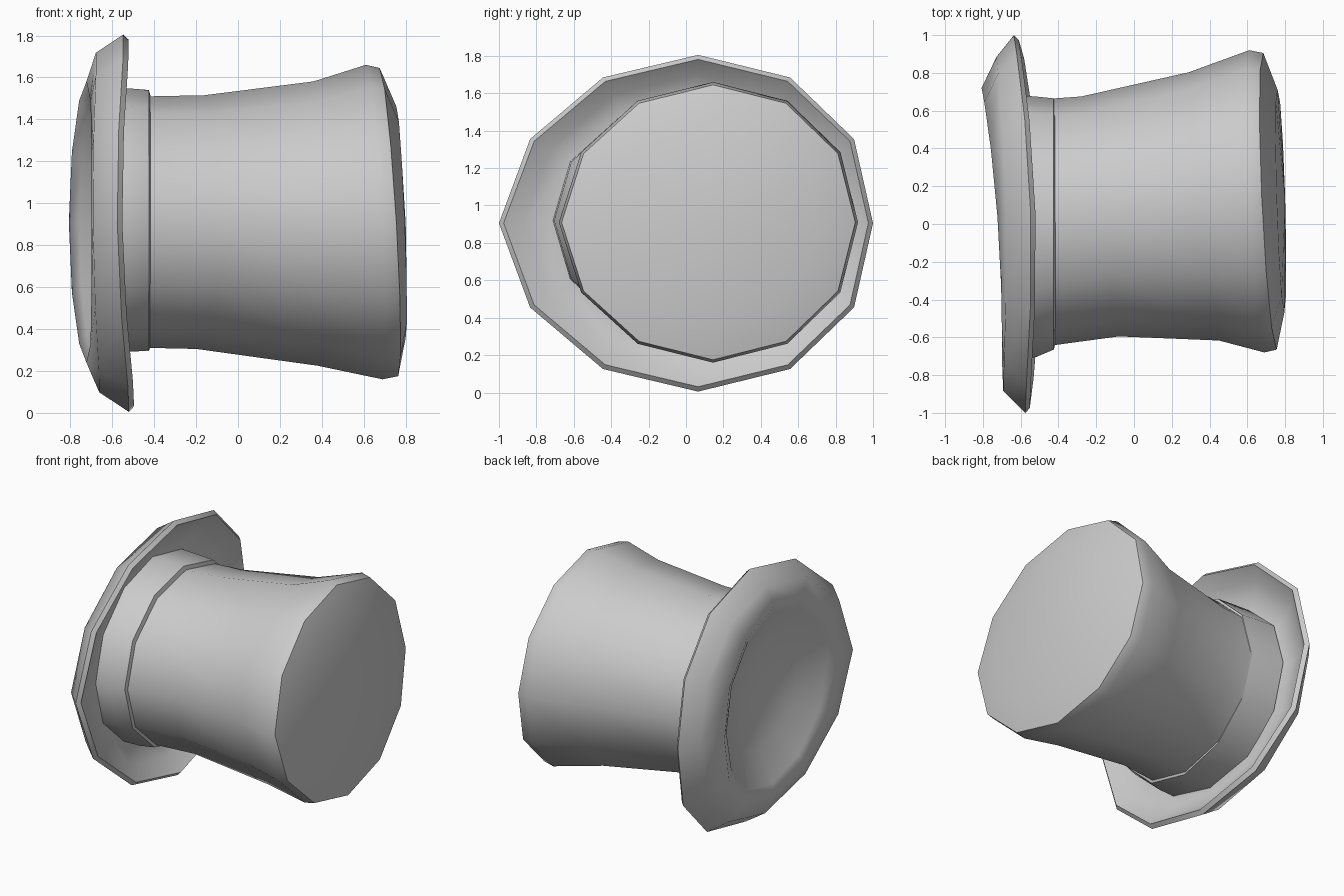
import bpy, bmesh, math

SIDES = 12

if bpy.data.objects.get("Cube"):
    bpy.data.objects.remove(bpy.data.objects["Cube"])

felt = bpy.data.materials.new("grey_felt")
felt.use_nodes = True
felt.diffuse_color = (0.6, 0.6, 0.6, 1)
felt.node_tree.nodes["Principled BSDF"].inputs["Base Color"].default_value = (0.6, 0.6, 0.6, 1)


def ring(bm, x, ry, rz, cy=0.0, cz=0.91, lean_y=0.0, lean_z=0.0, saddle=0.0, skew=0.0):
    """One oval loop around the x axis, leaning and saddle-bent along x."""
    loop = []
    for i in range(SIDES):
        a = math.tau * i / SIDES
        y, z = ry * math.cos(a), rz * math.sin(a)
        bend = -saddle * math.cos(2 * a)
        shift = skew * abs(math.sin(a))
        loop.append(bm.verts.new((x + lean_y * y + lean_z * z + bend, cy + y + shift, cz + z)))
    return loop


def loft(name, rings, end=None, angle=50):
    """Skin a list of loops; end is an optional closing centre point."""
    bm = bmesh.new()
    loops = [ring(bm, **r) for r in rings]
    for a, b in zip(loops, loops[1:]):
        for i in range(SIDES):
            j = (i + 1) % SIDES
            bm.faces.new((a[i], a[j], b[j], b[i]))
    if end:
        c = bm.verts.new(end)
        for i in range(SIDES):
            bm.faces.new((loops[-1][i], loops[-1][(i + 1) % SIDES], c))
    bmesh.ops.recalc_face_normals(bm, faces=bm.faces)
    mesh = bpy.data.meshes.new(name)
    bm.to_mesh(mesh)
    bm.free()
    mesh.materials.append(felt)
    obj = bpy.data.objects.new(name, mesh)
    bpy.context.collection.objects.link(obj)
    bpy.ops.object.select_all(action="DESELECT")
    obj.select_set(True)
    bpy.context.view_layer.objects.active = obj
    bpy.ops.object.shade_smooth_by_angle(angle=math.radians(angle))


# Flared crown wall, lying on its side
rim = dict(x=0.72, ry=0.785, rz=0.735, cy=0.12, lean_y=-0.045, lean_z=-0.06, skew=0.025)
loft("crown", [
    dict(x=-0.6, ry=0.65, rz=0.6),
    dict(x=-0.42, ry=0.653, rz=0.6, cy=0.012),
    dict(x=-0.18, ry=0.635, rz=0.605, cy=0.04, lean_y=-0.157, lean_z=0.03),
    dict(x=0.37, ry=0.71, rz=0.678, cy=0.093, cz=0.903, lean_y=-0.113, lean_z=-0.015),
    dict(x=0.65, ry=0.8, rz=0.75, cy=0.12, lean_y=-0.05, lean_z=-0.053, skew=0.025),
    rim,
])

# Slightly domed top of the crown
loft("crown_top", [
    rim,
    dict(rim, x=0.778, ry=0.59, rz=0.55, lean_y=-0.03, lean_z=-0.04),
], end=(0.8, 0.13, 0.9))

# Raised band at the foot of the crown
loft("hat_band", [
    dict(x=-0.68, ry=0.7, rz=0.63, cy=-0.015, cz=0.92),
    dict(x=-0.52, ry=0.69, rz=0.628, cy=-0.015, cz=0.92),
    dict(x=-0.425, ry=0.665, rz=0.622, cy=0.0, cz=0.918),
    dict(x=-0.415, ry=0.64, rz=0.59, cy=0.01, cz=0.914),
], angle=40)

# Curled brim: hollow front, rounded back, dipping into a bowl-shaped lining
loft("brim_and_lining", [
    dict(x=-0.65, ry=0.66, rz=0.6, lean_y=-0.06),
    dict(x=-0.665, ry=0.72, rz=0.66, lean_y=-0.06, skew=0.03),
    dict(x=-0.62, ry=0.87, rz=0.79, lean_y=-0.05, saddle=0.02, skew=0.06),
    dict(x=-0.545, ry=0.975, rz=0.875, cz=0.906, lean_y=-0.03, lean_z=-0.015, saddle=0.036, skew=0.065),
    dict(x=-0.57, ry=1.0, rz=0.9, cz=0.905, lean_y=-0.03, lean_z=-0.015, saddle=0.036, skew=0.065),
    dict(x=-0.69, ry=0.885, rz=0.81, cz=0.908, lean_y=-0.02, lean_z=-0.01, saddle=0.02, skew=0.06),
    dict(x=-0.738, ry=0.72, rz=0.67, lean_y=-0.075, saddle=0.015, skew=0.04),
    dict(x=-0.705, ry=0.63, rz=0.61, lean_y=-0.07, saddle=0.01, skew=0.02),
    dict(x=-0.59, ry=0.42, rz=0.4, lean_y=-0.03),
], end=(-0.53, 0.0, 0.91), angle=55)
